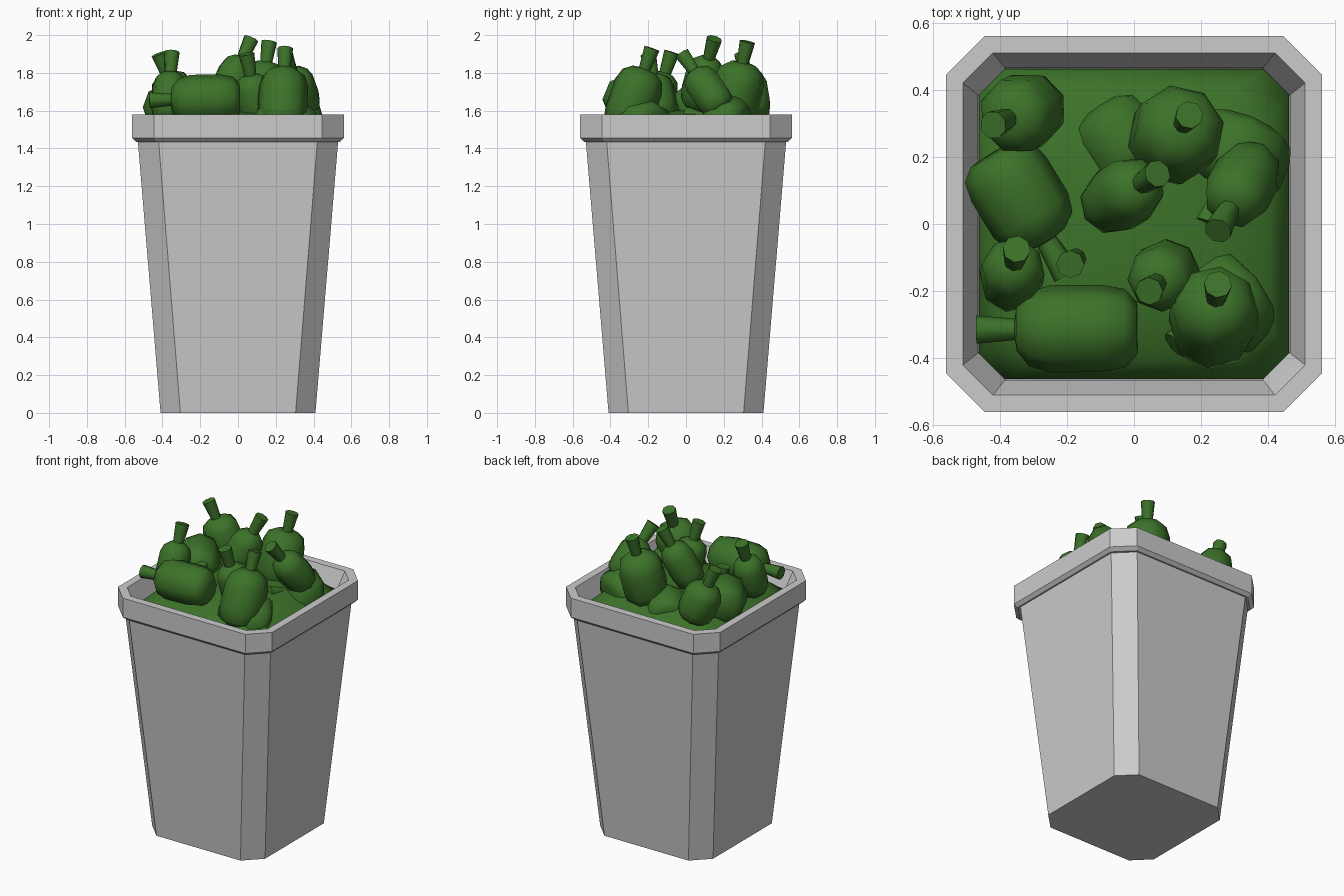
import bpy, bmesh, math
from mathutils import Vector

if "Cube" in bpy.data.objects:
    bpy.data.objects.remove(bpy.data.objects["Cube"])

green = bpy.data.materials.new("green")
green.diffuse_color = (0.045, 0.17, 0.022, 1)
green.use_nodes = True
green.node_tree.nodes["Principled BSDF"].inputs["Base Color"].default_value = green.diffuse_color


def octagon(h, c, z):
    """Square of half width h whose flats end at +-c."""
    return [(h, -c, z), (h, c, z), (c, h, z), (-c, h, z),
            (-h, c, z), (-h, -c, z), (-c, -h, z), (c, -h, z)]


def loft(name, loops, mat=None, smooth=None):
    """Skin a stack of equal loops and cap both ends."""
    bm = bmesh.new()
    rings = [[bm.verts.new(p) for p in loop] for loop in loops]
    n = len(rings[0])
    for a, b in zip(rings, rings[1:]):
        for i in range(n):
            j = (i + 1) % n
            bm.faces.new((a[i], a[j], b[j], b[i]))
    bm.faces.new(rings[0][::-1])
    bm.faces.new(rings[-1])
    bmesh.ops.recalc_face_normals(bm, faces=bm.faces)
    mesh = bpy.data.meshes.new(name)
    bm.to_mesh(mesh)
    bm.free()
    obj = bpy.data.objects.new(name, mesh)
    bpy.context.collection.objects.link(obj)
    if mat:
        mesh.materials.append(mat)
    if smooth:
        bpy.ops.object.select_all(action='DESELECT')
        obj.select_set(True)
        bpy.context.view_layer.objects.active = obj
        bpy.ops.object.shade_smooth_by_angle(angle=math.radians(smooth))
    return obj


def pepper(name, base, tip, r, stem=0.12, sides=8):
    """Blunt round body with a thin flared stem, from base to stem tip."""
    base, tip = Vector(base), Vector(tip)
    length = (tip - base).length
    body = length - stem
    rot = (tip - base).to_track_quat('Z', 'Y')
    profile = [(0.6 * r, 0), (0.9 * r, 0.1 * body), (r, 0.3 * body),
               (r, 0.72 * body), (0.85 * r, 0.9 * body), (0.5 * r, body),
               (0.032, body + 0.005), (0.042, length)]
    loops = []
    for rad, z in profile:
        loops.append([base + rot @ Vector((rad * math.cos(k * math.tau / sides),
                                           rad * math.sin(k * math.tau / sides), z))
                      for k in range(sides)])
    return loft(name, loops, green, 55)


# Tapered bin with a thick overhanging rim and hollow inside
loft("bin", [octagon(*s) for s in (
    (0.41, 0.305, 0), (0.53, 0.42, 1.435), (0.54, 0.43, 1.435), (0.56, 0.445, 1.455),
    (0.56, 0.445, 1.58), (0.51, 0.42, 1.58), (0.465, 0.385, 1.45), (0.37, 0.29, 0.05))])

# Mound of packed contents under the loose peppers
loft("mound", [octagon(*s) for s in (
    (0.45, 0.37, 1.38), (0.462, 0.385, 1.47), (0.40, 0.30, 1.53),
    (0.28, 0.18, 1.58), (0.12, 0.06, 1.60))], green, 55)

# Loose peppers: base, stem tip, radius
peppers = [
    ((-0.29, 0.35, 1.56), (-0.42, 0.295, 1.90), 0.115),
    ((0.10, 0.23, 1.52), (0.165, 0.325, 1.965), 0.137),
    ((-0.09, 0.05, 1.62), (0.07, 0.15, 1.98), 0.10),
    ((0.36, 0.19, 1.60), (0.25, -0.02, 1.90), 0.10),
    ((0.11, -0.13, 1.55), (0.045, -0.20, 1.90), 0.10),
    ((0.23, -0.335, 1.49), (0.25, -0.18, 1.93), 0.132),
    ((-0.37, -0.19, 1.55), (-0.35, -0.075, 1.91), 0.095),
    ((0.01, -0.31, 1.665), (-0.47, -0.315, 1.655), 0.13),
    ((-0.42, 0.21, 1.62), (-0.20, -0.15, 1.60), 0.13),
    ((-0.15, -0.08, 1.42), (-0.19, -0.12, 1.70), 0.11),
    # half-buried ones filling the right and back
    ((0.34, 0.30, 1.50), (0.22, 0.0, 1.58), 0.16),
    ((0.34, -0.18, 1.48), (0.12, -0.36, 1.58), 0.16),
    ((-0.10, 0.34, 1.50), (0.10, 0.05, 1.56), 0.13),
]
for i, (base, tip, r) in enumerate(peppers, 1):
    pepper(f"pepper_{i}", base, tip, r)

# Lift the tallest stem to the full height of two units
top = bpy.data.objects["pepper_3"]
top.location.z += 2.0 - max(v.co.z for v in top.data.vertices)
